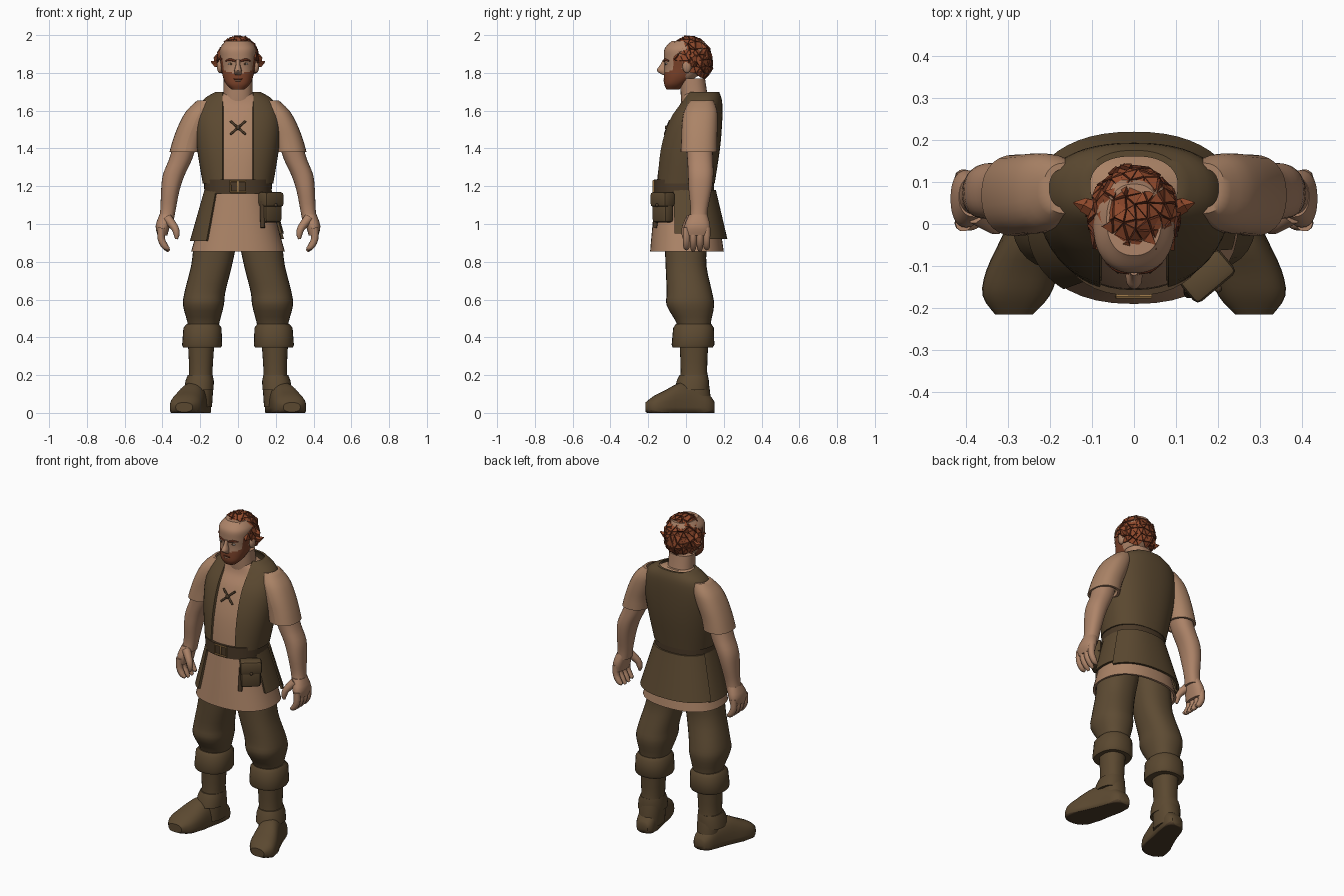
import bpy, bmesh, random
from math import sin, cos, asin, tau, radians, copysign
from mathutils import Vector, Matrix, Euler

random.seed(4)
default = bpy.data.objects.get("Cube")
if default:
    bpy.data.objects.remove(default, do_unlink=True)


def material(name, *rgb):
    mat = bpy.data.materials.new(name)
    mat.use_nodes = True
    mat.diffuse_color = (*rgb, 1)
    bsdf = next(n for n in mat.node_tree.nodes if n.type == 'BSDF_PRINCIPLED')
    bsdf.inputs["Base Color"].default_value = (*rgb, 1)
    bsdf.inputs["Roughness"].default_value = .8
    return mat


skin = material("skin", .42, .23, .14)
linen = material("linen", .41, .23, .135)
leather = material("brown leather", .105, .066, .03)
trouser = material("brown trousers", .11, .07, .033)
dark = material("dark leather", .07, .042, .021)
red = material("red hair", .27, .065, .024)
shade = material("dark red hair", .12, .028, .012)
beard = material("beard", .2, .055, .023)
brass = material("brass", .3, .17, .06)
white = material("eye white", .5, .45, .4)


def finish(name, bm, mat, mirror=False, smooth=True):
    bmesh.ops.recalc_face_normals(bm, faces=bm.faces)
    mesh = bpy.data.meshes.new(name)
    bm.to_mesh(mesh)
    bm.free()
    mesh.materials.append(mat)
    if smooth:
        mesh.shade_smooth()
        mesh.set_sharp_from_angle(angle=radians(42))
    obj = bpy.data.objects.new(name, mesh)
    bpy.context.collection.objects.link(obj)
    if mirror:
        mod = obj.modifiers.new("mirror", 'MIRROR')
        mod.use_mirror_merge = False
    return obj


def recolour(obj, mat, rule):
    obj.data.materials.append(mat)
    for poly in obj.data.polygons:
        if rule(poly.center):
            poly.material_index = len(obj.data.materials) - 1


def refine(rings, cuts):
    """Catmull-Rom interpolation between the given rings."""
    out = []
    last = len(rings) - 1
    for i in range(last):
        quad = [rings[max(0, min(last, i + k))] for k in (-1, 0, 1, 2)]
        for step in range(cuts):
            u = step / cuts
            out.append([(2*b + (c-a)*u + (2*a-5*b+4*c-d)*u*u + (3*b-a-3*c+d)*u**3) / 2
                        for a, b, c, d in zip(*quad)])
    return out + [rings[-1]]


def bridge(bm, loops):
    for low, high in zip(loops, loops[1:]):
        count = len(low)
        for i in range(count):
            j = (i + 1) % count
            bm.faces.new((low[i], low[j], high[j], high[i]))


def loft(name, rings, mat, arc=None, gap=0, thick=.014, cuts=3, sides=28, power=2.3, mirror=False):
    """Skin over rings (x, y, z, rx, ry); with arc, a thick open or hollow shell."""
    bm = bmesh.new()
    loops = []
    for x, y, z, rx, ry in refine(rings, cuts):
        def point(t, inset=0):
            s, c = sin(t), cos(t)
            return bm.verts.new((x + copysign(abs(s) ** (2 / power), s) * (rx - inset),
                                 y - copysign(abs(c) ** (2 / power), c) * (ry - inset), z))
        if arc:
            start, end = map(radians, arc)
            if gap:
                start = asin((gap / rx) ** (power / 2))
                end = tau - start
            turns = [start + (end - start) * i / sides for i in range(sides + 1)]
            loops.append([point(t) for t in turns] + [point(t, thick) for t in reversed(turns)])
        else:
            loops.append([point(tau * i / sides) for i in range(sides)])
    bridge(bm, loops)
    for loop in (loops[0], loops[-1]):
        if arc:
            for i in range(sides):
                bm.faces.new((loop[i], loop[i + 1], loop[-2 - i], loop[-1 - i]))
        else:
            bm.faces.new(loop)
    return finish(name, bm, mat, mirror)


def tube(name, points, mat, mirror=False, sides=10, cuts=3):
    """Round tube through points (x, y, z, radius)."""
    bm = bmesh.new()
    path = refine(points, cuts)
    loops = []
    for i, (x, y, z, r) in enumerate(path):
        ahead, behind = path[min(i + 1, len(path) - 1)], path[max(i - 1, 0)]
        along = (Vector(ahead[:3]) - Vector(behind[:3])).normalized()
        across = along.cross(Vector((0, 1, 0))).normalized()
        up = across.cross(along)
        loops.append([bm.verts.new(Vector((x, y, z)) + r * (across * cos(tau * k / sides) + up * sin(tau * k / sides)))
                      for k in range(sides)])
    bridge(bm, loops)
    bm.faces.new(loops[0])
    bm.faces.new(loops[-1])
    return finish(name, bm, mat, mirror)


def placed(loc, size, turn=0):
    return Matrix.LocRotScale(Vector(loc), Euler((0, 0, radians(turn))), Vector(size))


def blob(name, loc, size, mat, mirror=False):
    bm = bmesh.new()
    bmesh.ops.create_uvsphere(bm, u_segments=16, v_segments=10, radius=1, matrix=placed(loc, size))
    return finish(name, bm, mat, mirror)


def box(name, loc, size, mat, turn=0, bevel=.008):
    bm = bmesh.new()
    bmesh.ops.create_cube(bm, size=1, matrix=placed(loc, size, turn))
    bmesh.ops.bevel(bm, geom=bm.edges[:], offset=bevel, segments=2, affect='EDGES', profile=.5)
    return finish(name, bm, mat)


# Boots
foot = loft("boot_feet", [(.195, .03, -.15, .035, .03), (.2, .03, -.12, .058, .07), (.215, .03, -.05, .066, .12),
                          (.24, .03, .03, .074, .13), (.265, .03, .11, .086, .09), (.28, .03, .17, .08, .06),
                          (.285, .03, .215, .045, .025)], leather, mirror=True, power=2.5)
for vert in foot.data.vertices:
    vert.co.y = max(vert.co.y, 0)
foot.rotation_euler.x = radians(90)
recolour(foot, dark, lambda c: c.y < .012)
loft("boot_shafts", [(.2, .05, .03, .062, .085), (.2, .045, .13, .068, .08), (.197, .042, .22, .062, .07),
                     (.195, .042, .37, .07, .076)], leather, mirror=True)
loft("boot_ankle_straps", [(.207, .03, .12, .078, .09), (.203, .036, .17, .075, .085), (.2, .04, .2, .066, .075)],
     leather, cuts=1, mirror=True)
loft("boot_cuffs", [(.19, .035, .345, .1, .105), (.19, .037, .36, .106, .113), (.188, .04, .45, .101, .108),
                    (.187, .04, .47, .086, .094)], leather, cuts=1, mirror=True)

# Trousers
loft("trouser_legs", [(.186, .045, .42, .075, .083), (.183, .04, .48, .085, .092), (.183, .023, .57, .108, .126),
                      (.175, .018, .64, .108, .12), (.14, 0, .78, .108, .108), (.12, 0, .9, .112, .112),
                      (.1, 0, 1, .1, .11)], trouser, mirror=True)

# Shirt body with an open neck, and its flared skirt
shirt = loft("shirt_body", [(0, -.01, 1.14, .165, .145), (0, -.005, 1.24, .17, .147), (0, .02, 1.4, .2, .147),
                            (0, .05, 1.55, .21, .128), (0, .07, 1.63, .18, .102), (0, .055, 1.69, .085, .072)],
             linen, cuts=8, sides=64)
recolour(shirt, skin, lambda c: c.y < .05 and c.z > 1.5 + abs(c.x) * 2)
loft("shirt_skirt", [(0, .005, .855, .248, .195), (0, 0, 1, .207, .177), (0, -.01, 1.17, .166, .15)],
     linen, arc=(0, 360), sides=40)
for side in (-1, 1):
    tube("neck_lace", [(-.04 * side, -.112, 1.475, .006), (.04 * side, -.086, 1.545, .006)], dark, cuts=1)
blob("lace_knot", (0, -.104, 1.51), (.012, .008, .012), dark)

# Sleeves, arms and hands
loft("sleeves", [(.28, .068, 1.38, .083, .097), (.263, .07, 1.45, .08, .095), (.232, .073, 1.53, .08, .095),
                 (.2, .078, 1.6, .072, .087), (.165, .085, 1.655, .05, .06)], linen, arc=(0, 360), mirror=True)
loft("arms", [(.38, .065, 1.02, .04, .047), (.37, .07, 1.08, .041, .046), (.358, .075, 1.18, .049, .061),
              (.34, .078, 1.26, .058, .067), (.305, .075, 1.34, .061, .068), (.28, .07, 1.42, .062, .07)],
     skin, mirror=True)
loft("palms", [(.4, .058, .94, .026, .062), (.398, .06, .99, .038, .068), (.38, .065, 1.05, .036, .048)],
     skin, mirror=True)
for i in range(4):
    y = .11 - .036 * i
    tip = .85 + .012 * abs(i - 1.5)
    tube("fingers", [(.405, y, .98, .02), (.406, y, .92, .019), (.385, y, .88, .017), (.365, y, tip, .008)],
         skin, mirror=True)
tube("thumbs", [(.375, .025, 1.03, .026), (.335, -.003, .98, .02), (.325, -.008, .945, .016),
                (.326, -.01, .92, .007)], skin, mirror=True)

# Open vest
loft("vest", [(0, -.005, 1.215, .187, .157), (0, .02, 1.4, .217, .16), (0, .05, 1.55, .226, .142),
              (0, .083, 1.65, .192, .108), (0, .09, 1.7, .118, .085)], leather,
     arc=(0, 360), gap=.082, sides=44, cuts=4)

# Belt, buckle and hanging panels
loft("belt", [(0, -.01, 1.16, .178, .158), (0, -.01, 1.235, .18, .16)], dark, arc=(0, 360), cuts=1, sides=40)
tube("buckle", [(-.04, -.172, 1.17, .006), (-.04, -.172, 1.228, .006), (.04, -.172, 1.228, .006),
                (.04, -.172, 1.17, .006), (-.04, -.172, 1.17, .006)], brass, cuts=1, sides=6)
box("buckle_tongue", (0, -.172, 1.199), (.01, .01, .055), brass, bevel=.002)


def panel(name, hem, arc, puff):
    flare = (1.17 - hem) / .26
    grow = lambda low, high: high + (low - high) * flare + puff
    loft(name, [(0, .01, hem, grow(.255, .178), grow(.203, .158)),
                (0, -.008, 1.18, .178 + puff, .158 + puff)], leather, arc=arc, cuts=4, sides=20)


panel("back_panel", .92, (112, 248), .008)
panel("right_panel", .91, (245, 322), 0)
panel("left_panel", .95, (72, 115), 0)

# Belt pouch
box("pouch", (.172, -.122, 1.075), (.115, .065, .135), leather, turn=40, bevel=.018)
box("pouch_flap", (.174, -.124, 1.13), (.125, .075, .08), leather, turn=40, bevel=.015)
blob("pouch_button", (.2, -.154, 1.1), (.009, .009, .009), dark)
tube("knife_sheath", [(.135, -.15, 1.12, .018), (.13, -.165, .98, .012)], dark, cuts=1)

# Neck and head
loft("neck", [(0, .06, 1.61, .09, .08), (0, .045, 1.67, .078, .072), (0, .035, 1.77, .076, .066)], skin)
head = loft("head", [(0, -.07, 1.713, .035, .034), (0, -.058, 1.74, .062, .057), (0, -.03, 1.78, .08, .086),
                     (0, -.005, 1.83, .089, .109), (0, 0, 1.88, .095, .117), (0, 0, 1.93, .094, .112),
                     (0, .01, 1.97, .065, .085)], skin, cuts=6, sides=56)
recolour(head, beard, lambda c: c.y < .0 and (c.z < 1.79 + abs(c.x) * .3
                                              or c.z < 1.88 and -.07 < c.y < -.015))
loft("nose", [(0, -.113, 1.79, .016, .012), (0, -.124, 1.812, .02, .031), (0, -.116, 1.84, .012, .022),
              (0, -.108, 1.87, .01, .014)], skin, sides=12)
blob("mouth", (0, -.112, 1.768), (.026, .008, .004), shade)
blob("lower_lip", (0, -.11, 1.759), (.02, .01, .006), skin)
blob("eyes", (.037, -.102, 1.848), (.016, .008, .006), white, mirror=True)
blob("pupils", (.037, -.108, 1.848), (.006, .004, .006), dark, mirror=True)
tube("eyebrows", [(.012, -.115, 1.862, .005), (.04, -.108, 1.87, .007), (.065, -.09, 1.864, .004)],
     shade, mirror=True)
blob("ears", (.096, .005, 1.835), (.016, .024, .036), skin, mirror=True)

# Hair built from raised shards
bm = bmesh.new()
bmesh.ops.create_icosphere(bm, subdivisions=3, radius=1, matrix=placed((0, .016, 1.865), (.104, .12, .125)))


def bald(face):
    c = face.calc_center_median()
    return c.z < 1.785 + max(0, .06 - c.y) * .85


bmesh.ops.delete(bm, geom=[f for f in bm.faces if bald(f)], context='FACES')
for vert in bm.verts:
    vert.co += Vector([random.uniform(-.007, .007) for axis in range(3)])
for face in bm.faces[:]:
    rim = bmesh.ops.inset_individual(bm, faces=[face], thickness=.002, depth=random.uniform(.002, .009))
    for side in rim["faces"]:
        side.material_index = 1
    face.material_index = 0
    for vert in face.verts:
        vert.co += face.normal * random.uniform(-.003, .004)
hair = finish("hair", bm, red, smooth=False)
hair.data.materials.append(shade)
for lift in (0, .03):
    tube("side_tufts", [(.09, .035, 1.86 + lift, .024), (.12, .045, 1.845 + lift, .018),
                        (.143 - lift, .05, 1.86 + lift, .003)], red, mirror=True, sides=5, cuts=1)
